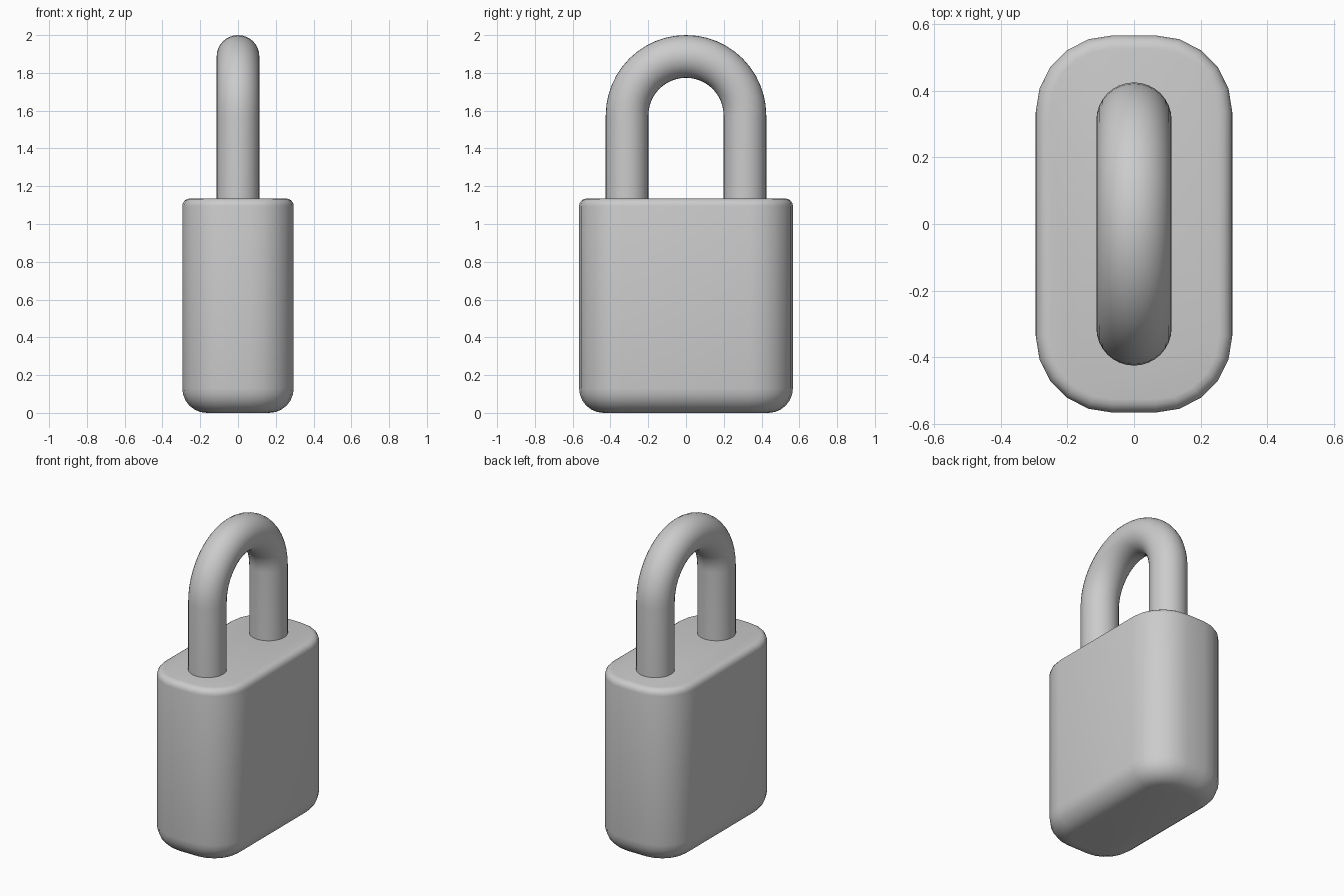
import bpy, bmesh
from math import pi, sin, cos, radians

if "Cube" in bpy.data.objects:
    bpy.data.objects.remove(bpy.data.objects["Cube"])

HX, HY, TOP = 0.295, 0.566, 1.135   # body half width, half depth, height
CORNER, SEG = 0.23, 5               # plan corner radius and its segments


def loft(name, rings):
    """Skin a list of closed rings and cap both ends."""
    bm = bmesh.new()
    rows = [[bm.verts.new(p) for p in ring] for ring in rings]
    n = len(rows[0])
    for a, b in zip(rows, rows[1:]):
        for i in range(n):
            j = (i + 1) % n
            bm.faces.new((a[i], a[j], b[j], b[i]))
    bm.faces.new(rows[0][::-1])
    bm.faces.new(rows[-1])
    bmesh.ops.recalc_face_normals(bm, faces=bm.faces)
    mesh = bpy.data.meshes.new(name)
    bm.to_mesh(mesh)
    bm.free()
    obj = bpy.data.objects.new(name, mesh)
    bpy.context.collection.objects.link(obj)
    bpy.ops.object.select_all(action='DESELECT')
    obj.select_set(True)
    bpy.context.view_layer.objects.active = obj
    bpy.ops.object.shade_smooth_by_angle(angle=radians(40))
    return obj


def body_ring(inset, z):
    """Rounded rectangle shrunk inwards by inset."""
    r = CORNER - inset
    pts = []
    for q, (sx, sy) in enumerate(((1, 1), (-1, 1), (-1, -1), (1, -1))):
        for k in range(SEG + 1):
            a = (q + k / SEG) * pi / 2
            pts.append((sx * (HX - CORNER) + r * cos(a),
                        sy * (HY - CORNER) + r * sin(a), z))
    return pts


# Body: large rounding at the bottom, small rounding at the top
rings = []
for r, top, steps in ((0.13, False, 6), (0.04, True, 4)):
    for k in range(steps + 1):
        a = pi / 2 * k / steps
        if top:
            rings.append(body_ring(r * (1 - cos(a)), TOP - r + r * sin(a)))
        else:
            rings.append(body_ring(r * (1 - sin(a)), r * (1 - cos(a))))
loft("lock_body", rings)

# Shackle: round bar swept up, over a half circle and down
BAR, BEND, BEND_Z = 0.113, 0.312, 1.575
path = [(BEND, 1.11, 0)]
path += [(BEND * cos(pi * k / 24), BEND_Z + BEND * sin(pi * k / 24), pi * k / 24)
         for k in range(25)]
path += [(-BEND, 1.11, pi)]
rings = []
for y, z, a in path:
    rings.append([(BAR * sin(t), y + BAR * cos(t) * cos(a), z + BAR * cos(t) * sin(a))
                  for t in (2 * pi * i / 32 for i in range(32))])
loft("shackle", rings)
